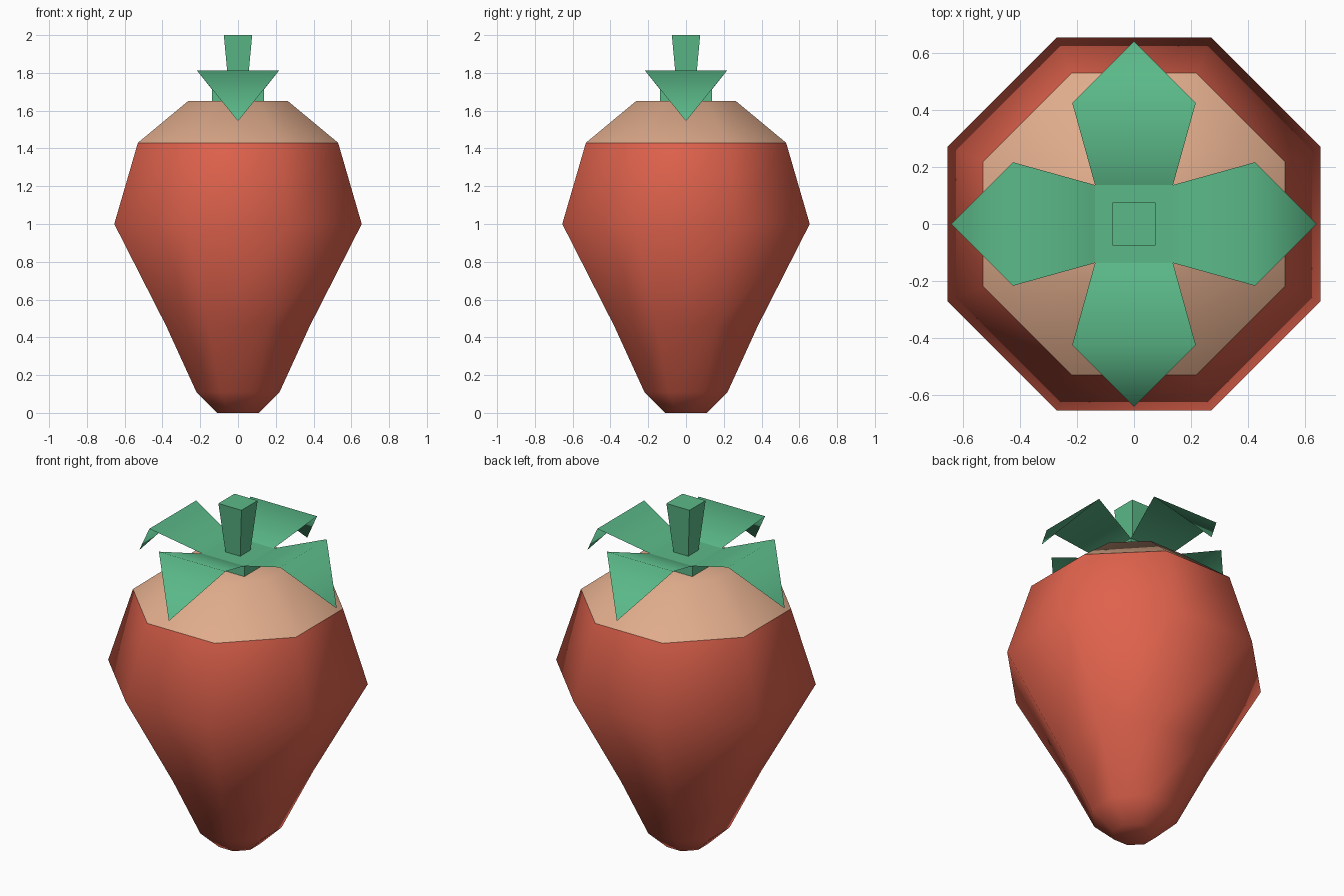
import bpy, bmesh, math

if "Cube" in bpy.data.objects:
    bpy.data.objects.remove(bpy.data.objects["Cube"])


def material(name, rgb):
    m = bpy.data.materials.new(name)
    m.diffuse_color = (*rgb, 1)
    m.use_nodes = True
    m.node_tree.nodes["Principled BSDF"].inputs["Base Color"].default_value = m.diffuse_color
    return m


RED = material("berry red", (0.74, 0.122, 0.073))
TAN = material("pale tan", (0.74, 0.41, 0.26))
GREEN = material("leaf green", (0.105, 0.49, 0.25))


def finish(bm, name, mats, smooth):
    bmesh.ops.recalc_face_normals(bm, faces=bm.faces)
    for f in bm.faces:
        f.smooth = smooth
    me = bpy.data.meshes.new(name)
    bm.to_mesh(me)
    bm.free()
    for m in mats:
        me.materials.append(m)
    ob = bpy.data.objects.new(name, me)
    bpy.context.collection.objects.link(ob)
    return ob


def loft(bm, sides, profile):
    """Stack regular polygons, profile = (half width across flats, z), capped."""
    rings = []
    for a, z in profile:
        r = a / math.cos(math.pi / sides)
        rings.append([bm.verts.new((r * math.cos((i + .5) * math.tau / sides),
                                    r * math.sin((i + .5) * math.tau / sides), z))
                      for i in range(sides)])
    for lo, hi in zip(rings, rings[1:]):
        for i in range(sides):
            j = (i + 1) % sides
            bm.faces.new((lo[i], lo[j], hi[j], hi[i]))
    bm.faces.new(rings[0][::-1])
    bm.faces.new(rings[-1])


# Fruit body: red below, pale shoulder on top
bm = bmesh.new()
loft(bm, 8, [(.11, 0), (.22, .11), (.38, .46), (.655, 1.0), (.53, 1.43), (.265, 1.65)])
for f in bm.faces:
    f.material_index = int(f.calc_center_median().z > 1.45)
for e in bm.edges:
    if len({f.material_index for f in e.link_faces}) > 1:
        e.smooth = False
finish(bm, "fruit_body", [RED, TAN], True)

# Square base under the leaves
bm = bmesh.new()
loft(bm, 4, [(.137, 1.645), (.137, 1.712)])
finish(bm, "leaf_base", [GREEN], False)

# Stem, widening upward
bm = bmesh.new()
loft(bm, 4, [(.047, 1.70), (.075, 2.0)])
finish(bm, "stem", [GREEN], False)

# Four thin folded leaves
for k, side in enumerate(("front", "right", "back", "left")):
    bm = bmesh.new()
    c, s = round(math.cos(k * math.pi / 2)), round(math.sin(k * math.pi / 2))
    v = [bm.verts.new((x * c - y * s, x * s + y * c, z)) for x, y, z in (
        (-.137, -.137, 1.712), (.137, -.137, 1.712),
        (.217, -.425, 1.812), (-.217, -.425, 1.812), (0, -.643, 1.545))]
    bm.faces.new((v[3], v[2], v[1], v[0]))
    bm.faces.new((v[4], v[2], v[3]))
    bm.normal_update()
    up = [f for f in bm.faces if f.normal.z < 0]
    ob = finish(bm, side + "_leaf", [GREEN], True)
    # keep the upper side facing outward
    if ob.data.polygons[0].normal.z < 0:
        ob.data.flip_normals()
